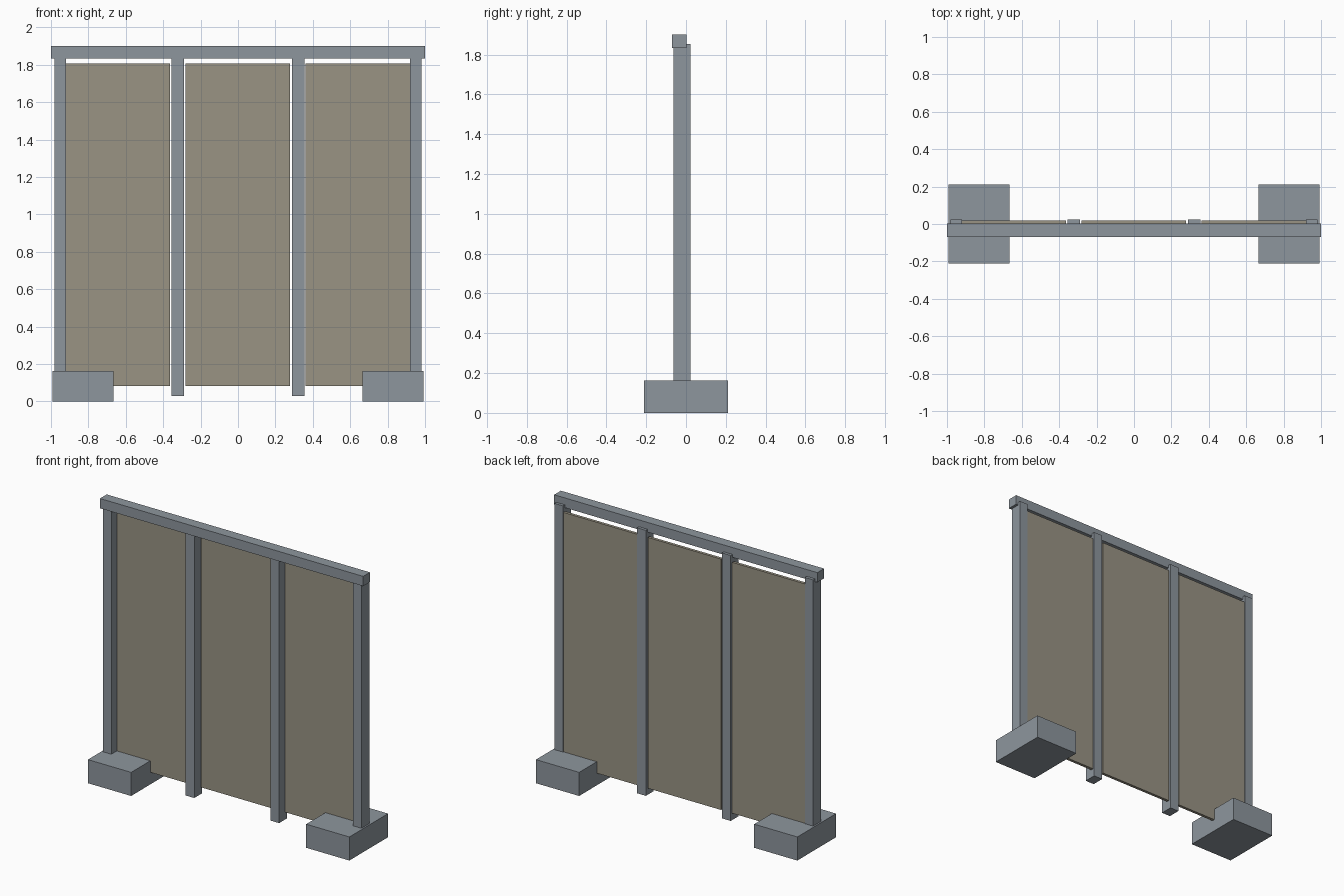
import bpy

if "Cube" in bpy.data.objects:
    bpy.data.objects.remove(bpy.data.objects["Cube"])


def material(name, rgb):
    m = bpy.data.materials.new(name)
    m.diffuse_color = (*rgb, 1.0)
    m.use_nodes = True
    m.node_tree.nodes["Principled BSDF"].inputs["Base Color"].default_value = m.diffuse_color
    return m


STEEL = material("steel_grey", (0.27, 0.305, 0.34))
BOARD = material("board_tan", (0.32, 0.295, 0.23))


def box(name, x, y, z, mat):
    """Box from (min, max) ranges on each axis."""
    bpy.ops.mesh.primitive_cube_add(size=1, location=[sum(r) / 2 for r in (x, y, z)])
    ob = bpy.context.object
    ob.name = name
    ob.scale = [r[1] - r[0] for r in (x, y, z)]
    bpy.ops.object.transform_apply(location=False, rotation=False, scale=True)
    ob.data.materials.append(mat)
    return ob


POST_Y = (-0.062, 0.023)

# Top rail across the front of the posts
box("top_rail", (-1.0, 1.0), (-0.07, 0.003), (1.833, 1.90), STEEL)

# Foot blocks and end posts on both sides
for side, s in (("left", -1), ("right", 1)):
    def span(a, b):
        return tuple(sorted((s * a, s * b)))
    box(f"foot_block_{side}", span(0.665, 0.993), (-0.21, 0.21), (0.0, 0.162), STEEL)
    box(f"end_post_{side}", span(0.919, 0.982), POST_Y, (0.03, 1.853), STEEL)
    box(f"middle_post_{side}", span(0.289, 0.356), POST_Y, (0.03, 1.853), STEEL)

# Three infill panels set towards the back of the posts
for name, x in (("left", (-0.923, -0.364)), ("middle", (-0.28, 0.277)), ("right", (0.36, 0.919))):
    box(f"panel_{name}", x, (-0.002, 0.018), (0.083, 1.806), BOARD)
